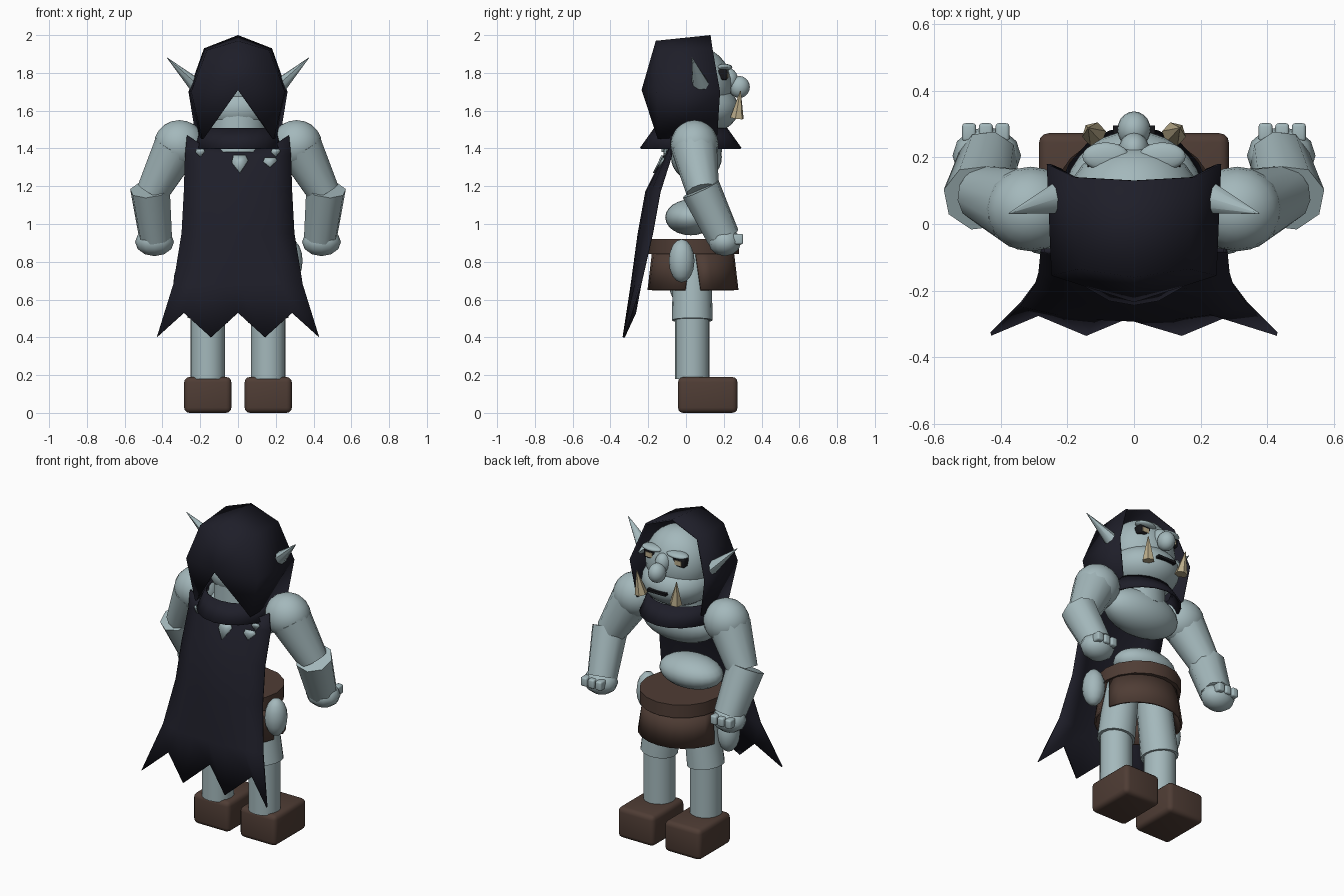
import bpy, bmesh, math
from mathutils import Vector

cube = bpy.data.objects.get("Cube")
if cube:
    bpy.data.objects.remove(cube, do_unlink=True)


def material(name, rgb):
    m = bpy.data.materials.new(name)
    m.use_nodes = True
    m.diffuse_color = (*rgb, 1)
    bsdf = m.node_tree.nodes["Principled BSDF"]
    bsdf.inputs["Base Color"].default_value = (*rgb, 1)
    bsdf.inputs["Roughness"].default_value = 0.9
    return m


SKIN = material("pale blue skin", (0.37, 0.48, 0.5))
CLOTH = material("midnight cloth", (0.013, 0.013, 0.022))
LEATHER = material("brown leather", (0.078, 0.046, 0.035))
IVORY = material("ivory", (0.5, 0.42, 0.26))
DARK = material("black", (0.008, 0.008, 0.01))


def finish(name, bm, mat, angle=50, thick=0):
    bmesh.ops.recalc_face_normals(bm, faces=bm.faces)
    me = bpy.data.meshes.new(name)
    bm.to_mesh(me)
    bm.free()
    ob = bpy.data.objects.new(name, me)
    bpy.context.collection.objects.link(ob)
    me.materials.append(mat)
    bpy.ops.object.select_all(action="DESELECT")
    ob.select_set(True)
    bpy.context.view_layer.objects.active = ob
    bpy.ops.object.shade_smooth_by_angle(angle=math.radians(angle))
    if thick:
        s = ob.modifiers.new("thickness", "SOLIDIFY")
        s.thickness = thick
        s.offset = 0
    return ob


def ball(name, c, r, mat=SKIN, seg=20):
    bm = bmesh.new()
    bmesh.ops.create_uvsphere(bm, u_segments=seg, v_segments=seg // 2, radius=1)
    for v in bm.verts:
        v.co = Vector(c) + Vector(a * b for a, b in zip(v.co, r))
    return finish(name, bm, mat)


def limb(name, a, b, ra, rb, mat=SKIN, seg=16, flat=1):
    a, b = Vector(a), Vector(b)
    bm = bmesh.new()
    bmesh.ops.create_cone(bm, cap_ends=True, segments=seg, radius1=ra, radius2=rb, depth=(b - a).length)
    rot = (b - a).to_track_quat("Z", "Y")
    for v in bm.verts:
        v.co.y *= flat
        v.co = (a + b) / 2 + rot @ v.co
    return finish(name, bm, mat)


def box(name, c, size, mat, bevel=0):
    bm = bmesh.new()
    bmesh.ops.create_cube(bm, size=1)
    for v in bm.verts:
        v.co = Vector(c) + Vector(a * b for a, b in zip(v.co, size))
    if bevel:
        bmesh.ops.bevel(bm, geom=bm.edges[:], offset=bevel, segments=3, profile=0.5, affect="EDGES")
    return finish(name, bm, mat)


def sheet(name, rows, mat, thick, closed=False):
    bm = bmesh.new()
    grid = [[bm.verts.new(p) for p in row] for row in rows]
    n = len(grid[0])
    for lo, hi in zip(grid, grid[1:]):
        for i in range(n if closed else n - 1):
            j = (i + 1) % n
            bm.faces.new((lo[i], lo[j], hi[j], hi[i]))
    return finish(name, bm, mat, 50, thick)


def arc(rx, ry, cy, z, start, end, n):
    angles = [math.radians(start + (end - start) * i / n) for i in range(n + 1)]
    return [(rx * math.cos(t), cy + ry * math.sin(t), z) for t in angles]


# Head and face, looking toward +y
ball("cranium", (0, 0.065, 1.73), (0.2, 0.178, 0.205), seg=28)
ball("jaw", (0, 0.075, 1.61), (0.21, 0.205, 0.14), seg=28)
limb("neck", (0, 0.03, 1.38), (0, 0.03, 1.6), 0.16, 0.15)
ball("nose", (0, 0.283, 1.725), (0.05, 0.055, 0.058))
ball("nose_bridge", (0, 0.225, 1.765), (0.045, 0.05, 0.06))
box("mouth", (0, 0.277, 1.605), (0.125, 0.036, 0.016), DARK)
for side, s in (("left", 1), ("right", -1)):
    box(side + "_eye_rim", (s * 0.1, 0.193, 1.79), (0.08, 0.055, 0.055), DARK, 0.01)
    box(side + "_eye", (s * 0.1, 0.22, 1.788), (0.045, 0.008, 0.028), IVORY)
    ball(side + "_brow", (s * 0.085, 0.203, 1.83), (0.07, 0.042, 0.018))
    limb(side + "_tusk", (s * 0.12, 0.27, 1.56), (s * 0.137, 0.288, 1.705), 0.037, 0.002, IVORY, 6)
    limb(side + "_ear", (s * 0.22, 0.08, 1.73), (s * 0.375, 0.032, 1.88), 0.05, 0.002, seg=8, flat=0.8)

# Hood: right half mirrored, with a notch in the back
hood_points = [(0, 0.13, 2), (0.18, 0.14, 1.93), (0.262, 0.18, 1.7), (0.225, 0.165, 1.47),
               (0, -0.16, 1.97), (0.165, -0.135, 1.92), (0.248, -0.155, 1.7), (0.19, -0.15, 1.45),
               (0, -0.235, 1.71)]
bm = bmesh.new()
pts = [bm.verts.new(p) for p in hood_points]
for i in range(3):
    bm.faces.new((pts[i], pts[i + 1], pts[i + 5], pts[i + 4]))
    bm.faces.new((pts[i + 4], pts[i + 5], pts[8]))
hood = finish("hood", bm, CLOTH, 75)
hood.modifiers.new("mirror", "MIRROR").use_clip = True
hood.modifiers.new("thickness", "SOLIDIFY").thickness = 0.01

# Flared collar
sheet("collar", [arc(rx, ry, 0.025, z, 0, 342, 19) for rx, ry, z in
                 ((0.235, 0.265, 1.4), (0.2, 0.19, 1.505))], CLOTH, 0.01, True)

# Cape: rows of half width, edge y, centre y, height
cape_rows = [(0.28, -0.08, -0.115, 1.36), (0.285, -0.14, -0.21, 1.17),
             (0.297, -0.18, -0.25, 0.95), (0.342, -0.242, -0.287, 0.68)]
columns = [i / 3 for i in range(-3, 4)]
rows = [[(0.27 * u, -0.08, 1.47 if abs(u) == 1 else 1.41) for u in columns]]
rows += [[(w * u, mid + (edge - mid) * u * u, z) for u in columns] for w, edge, mid, z in cape_rows]
rows.append([(0.43 * u, -0.27 if i % 2 else -0.33, 0.53 if i % 2 else 0.4) for i, u in enumerate(columns)])
sheet("cape", rows, CLOTH, 0.012)


# Skin showing through tears in the cape: thin plates on the cloth
def tear(x, z, w, h):
    bm = bmesh.new()
    verts = []
    for dx, dz in ((-0.8, 0.7), (0.7, 0.7), (1, 0.2), (0, -1), (-1, 0)):
        px, pz = x + w * dx, z + h * dz
        y = -0.115 - 0.5 * max(1.36 - pz, 0) + 0.4 * px * px - 0.012
        verts.append(bm.verts.new((px, y, pz)))
    bm.faces.new(verts)
    finish("cape_tear", bm, SKIN, 50, 0.008)


tear(0.01, 1.325, 0.043, 0.055)
for s in (1, -1):
    tear(s * 0.2, 1.38, 0.025, 0.025)
tear(0.17, 1.33, 0.037, 0.03)

# Torso, with the belly slumped to one side
ball("chest", (0, 0.055, 1.355), (0.25, 0.135, 0.13), seg=28)
ball("belly", (-0.055, 0.025, 1.035), (0.2, 0.135, 0.095), seg=24)

# Belt and two-panel skirt
limb("belt", (0, 0.04, 0.84), (0, 0.04, 0.92), 0.24, 0.24, LEATHER, 16)
for name, base in (("skirt_front", 0), ("skirt_back", 180)):
    sheet(name, [arc(0.25, 0.235, 0.037, 0.65, base + 10, base + 170, 10),
                 arc(0.22, 0.21, 0.037, 0.86, base + 3, base + 177, 10)], LEATHER, 0.012)

for side, s, pouch_z in (("left", 1, 0.805), ("right", -1, 0.69)):
    # Arms
    ball(side + "_shoulder", (s * 0.31, 0.045, 1.42), (0.135, 0.127, 0.13))
    limb(side + "_upper_arm", (s * 0.33, 0.045, 1.4), (s * 0.452, 0.09, 1.17), 0.122, 0.088, seg=12)
    limb(side + "_forearm", (s * 0.466, 0.078, 1.185), (s * 0.437, 0.198, 0.93), 0.108, 0.09, seg=8)
    # Hands
    ball(side + "_hand", (s * 0.442, 0.205, 0.905), (0.103, 0.087, 0.075), seg=12)
    for i in range(3):
        box(side + "_finger", (s * (0.395 + 0.05 * i), 0.275, 0.92), (0.042, 0.055, 0.055), SKIN, 0.01)
    # Hip pouches
    ball(side + "_hip_pouch", (s * 0.278, -0.023, pouch_z), (0.064, 0.068, 0.115), seg=16)
    # Legs and shoes
    limb(side + "_thigh", (s * 0.16, 0.033, 0.49), (s * 0.115, 0.033, 0.85), 0.108, 0.1)
    limb(side + "_shin", (s * 0.16, 0.033, 0.18), (s * 0.16, 0.033, 0.5), 0.092, 0.092)
    box(side + "_shoe", (s * 0.16, 0.115, 0.095), (0.25, 0.315, 0.19), LEATHER, 0.028)
